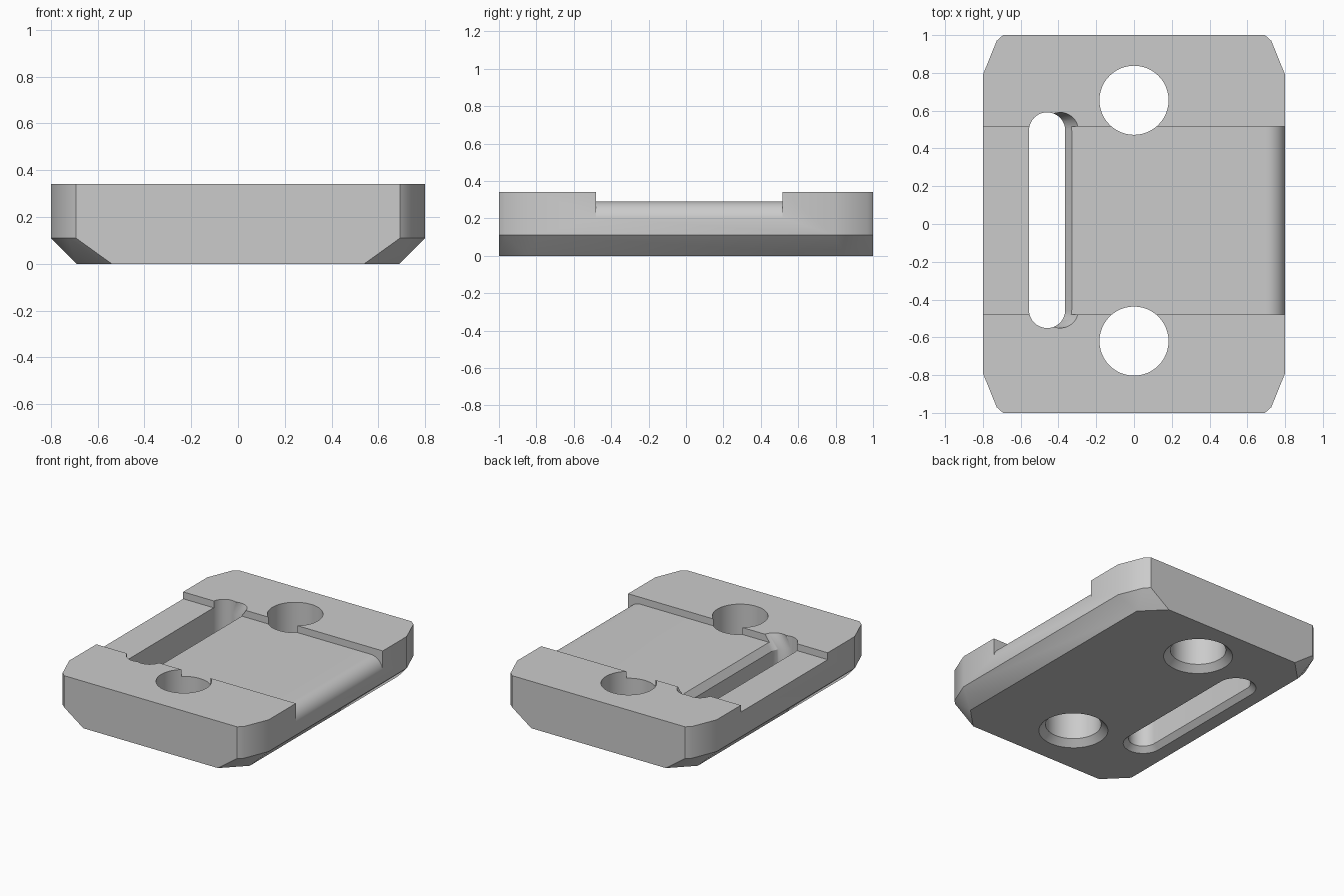
import bpy
import bmesh
from math import sin, cos, pi, radians

cube = bpy.data.objects.get("Cube")
if cube:
    bpy.data.objects.remove(cube, do_unlink=True)

TOP = 0.34
FLOOR = 0.29

grey = bpy.data.materials.new("plain grey")
grey.use_nodes = True
colour = (0.6, 0.6, 0.6, 1)
grey.diffuse_color = colour
grey.node_tree.nodes["Principled BSDF"].inputs["Base Color"].default_value = colour


def make_object(name, bm):
    bmesh.ops.recalc_face_normals(bm, faces=bm.faces)
    mesh = bpy.data.meshes.new(name)
    bm.to_mesh(mesh)
    bm.free()
    mesh.materials.append(grey)
    obj = bpy.data.objects.new(name, mesh)
    bpy.context.collection.objects.link(obj)
    return obj


def loft(name, rings):
    """Join matching rings of points into a capped solid."""
    bm = bmesh.new()
    loops = [[bm.verts.new(p) for p in ring] for ring in rings]
    n = len(loops[0])
    for a, b in zip(loops, loops[1:]):
        for i in range(n):
            j = (i + 1) % n
            bm.faces.new((a[i], a[j], b[j], b[i]))
    bm.faces.new(loops[0])
    bm.faces.new(loops[-1])
    return make_object(name, bm)


def stadium(x, y0, y1, r, z, steps=24):
    """Slot outline along y; a circle when y0 equals y1."""
    ring = []
    for start, y in ((0, y1), (pi, y0)):
        for i in range(steps + (y0 != y1)):
            a = start + pi * i / steps
            ring.append((x + r * cos(a), y + r * sin(a), z))
    return ring


def cut(obj, cutter):
    mod = obj.modifiers.new(cutter.name, "BOOLEAN")
    mod.operation = "DIFFERENCE"
    mod.solver = "EXACT"
    mod.object = cutter
    bpy.context.view_layer.objects.active = obj
    bpy.ops.object.modifier_apply(modifier=mod.name)
    bpy.data.objects.remove(cutter, do_unlink=True)


# Plate with clipped corners and chamfered underside
bm = bmesh.new()
for sx in (-1, 1):
    for sy in (-1, 1):
        for x, y in ((0.8, 0.79), (0.727, 0.97), (0.693, 1)):
            for z in (0.11, TOP):
                bm.verts.new((sx * x, sy * y, z))
        for x, y in ((0.69, 0.85), (0.54, 1)):
            bm.verts.new((sx * x, sy * y, 0))
bmesh.ops.convex_hull(bm, input=bm.verts)
bmesh.ops.dissolve_limit(bm, angle_limit=radians(1), verts=bm.verts, edges=bm.edges)
plate = make_object("strap_plate", bm)

# Strap channel, rolling over the left edge
r = 0.1
profile = [(-1, FLOOR)]
profile += [(0.701 + r * sin(a), FLOOR - r + r * cos(a))
            for a in (pi / 2 * i / 12 for i in range(13))]
profile += [(1, FLOOR - r), (1, 0.6), (-1, 0.6)]
cut(plate, loft("channel_cutter", [[(x, y, z) for x, z in profile] for y in (-0.48, 0.515)]))

# Two bolt holes with chamfered lower rims
for y in (0.655, -0.62):
    sizes = ((0.247, -0.02), (0.183, 0.044), (0.183, 0.5))
    cut(plate, loft("hole_cutter", [stadium(0, y, y, s, z) for s, z in sizes]))

# Strap slot: straight below, leaning towards the channel above
y0, y1, sr = -0.455, 0.495, 0.096
sections = ((-0.46, sr + 0.055, -0.02), (-0.46, sr, 0.035), (-0.46, sr, 0.5))
cut(plate, loft("slot_cutter", [stadium(x, y0, y1, s, z) for x, s, z in sections]))
lean = ((-0.46, 0.24), (-0.39, TOP), (-0.355, 0.39))
cut(plate, loft("slot_lean_cutter", [stadium(x, y0, y1, sr - 0.0005, z) for x, z in lean]))

bpy.ops.object.select_all(action="DESELECT")
plate.select_set(True)
bpy.context.view_layer.objects.active = plate
bpy.ops.object.shade_smooth_by_angle(angle=radians(30))
